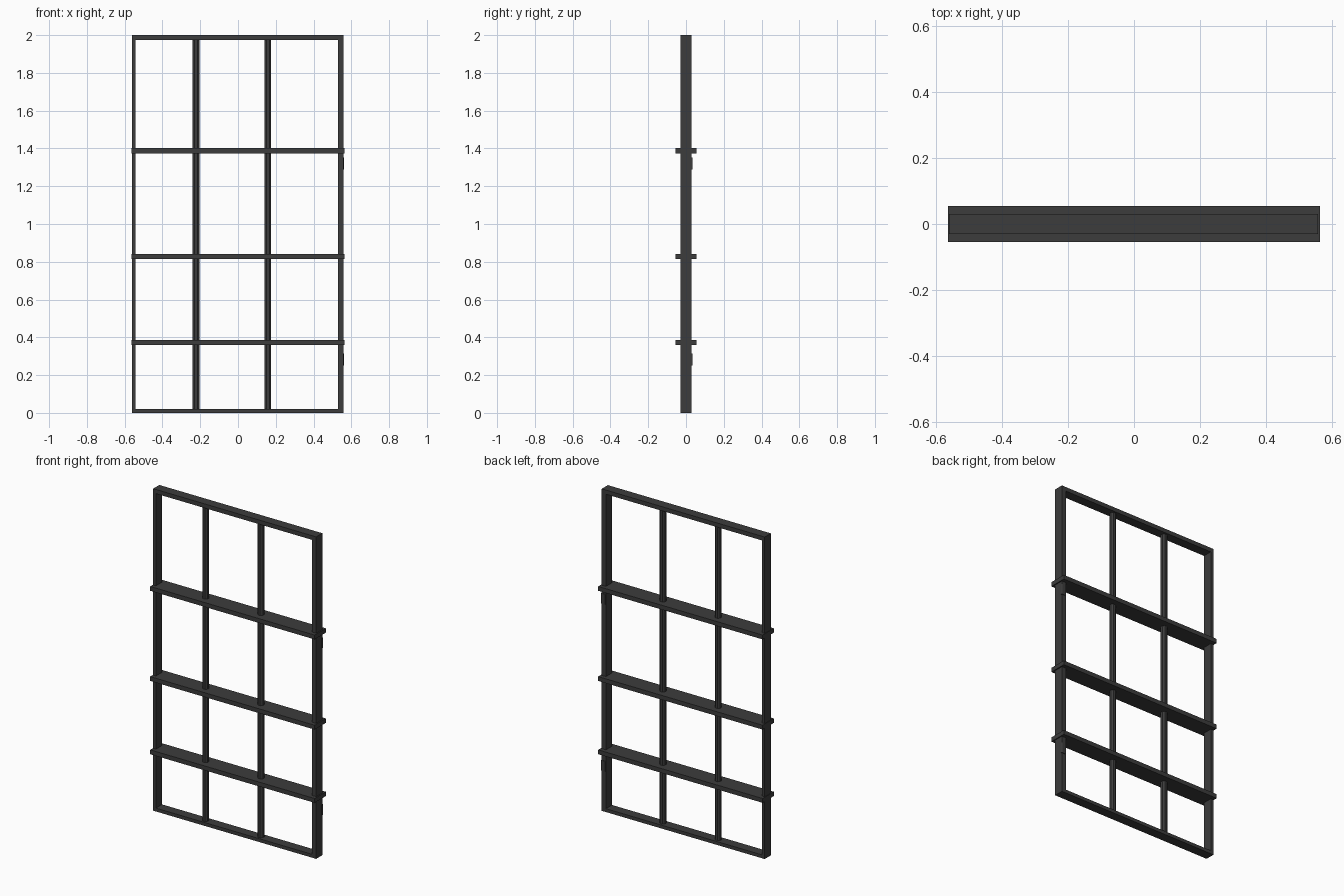
import bpy
import bmesh
from mathutils import Matrix, Vector

if "Cube" in bpy.data.objects:
    bpy.data.objects.remove(bpy.data.objects["Cube"])

mat = bpy.data.materials.new("dark_metal")
mat.diffuse_color = (0.045, 0.045, 0.045, 1)
mat.use_nodes = True
mat.node_tree.nodes["Principled BSDF"].inputs["Base Color"].default_value = mat.diffuse_color


def finish(name, bm):
    mesh = bpy.data.meshes.new(name)
    bm.to_mesh(mesh)
    bm.free()
    mesh.materials.append(mat)
    ob = bpy.data.objects.new(name, mesh)
    bpy.context.collection.objects.link(ob)
    return ob


def box(name, x, y, z):
    """Box from (min, max) ranges."""
    bm = bmesh.new()
    size = [r[1] - r[0] for r in (x, y, z)]
    mid = Vector([(r[0] + r[1]) / 2 for r in (x, y, z)])
    bmesh.ops.create_cube(bm, size=1, matrix=Matrix.Translation(mid) @ Matrix.Diagonal((*size, 1)))
    return finish(name, bm)


def rod(name, x, y, z, radius, sides):
    """Upright rod with a flat facing the front."""
    bm = bmesh.new()
    turn = Matrix.Rotation(3.14159265 / sides, 4, 'Z')
    bmesh.ops.create_cone(bm, cap_ends=True, segments=sides, radius1=radius, radius2=radius,
                          depth=z[1] - z[0],
                          matrix=Matrix.Translation((x, y, (z[0] + z[1]) / 2)) @ turn)
    return finish(name, bm)


LEFT, RIGHT = -0.562, 0.558
IN_LEFT, IN_RIGHT = -0.543, 0.529
DEPTH = (-0.03, 0.03)

# Outer frame
box("left_stile", (LEFT, IN_LEFT), DEPTH, (0, 2))
box("right_stile", (IN_RIGHT, RIGHT), DEPTH, (0, 2))
box("bottom_rail", (IN_LEFT, IN_RIGHT), DEPTH, (0, 0.021))
box("top_rail", (IN_LEFT, IN_RIGHT), DEPTH, (1.974, 2))

# Wide cross bars
for i, z in enumerate((0.373, 0.828, 1.388)):
    box(f"cross_bar_{i + 1}", (-0.565, 0.565), (-0.055, 0.055), (z - 0.0135, z + 0.0135))

# Round upright bars
for i, x in enumerate((-0.222, 0.158)):
    rod(f"upright_bar_{i + 1}", x, 0, (0.015, 1.98), 0.0195, 8)

# Hinges on the back of the right stile
for i, z in enumerate((0.283, 1.32)):
    box(f"hinge_leaf_{i + 1}", (0.533, 0.558), (0.029, 0.033), (z - 0.032, z + 0.032))
    rod(f"hinge_knuckle_{i + 1}", 0.556, 0.029, (z - 0.032, z + 0.032), 0.006, 12)
